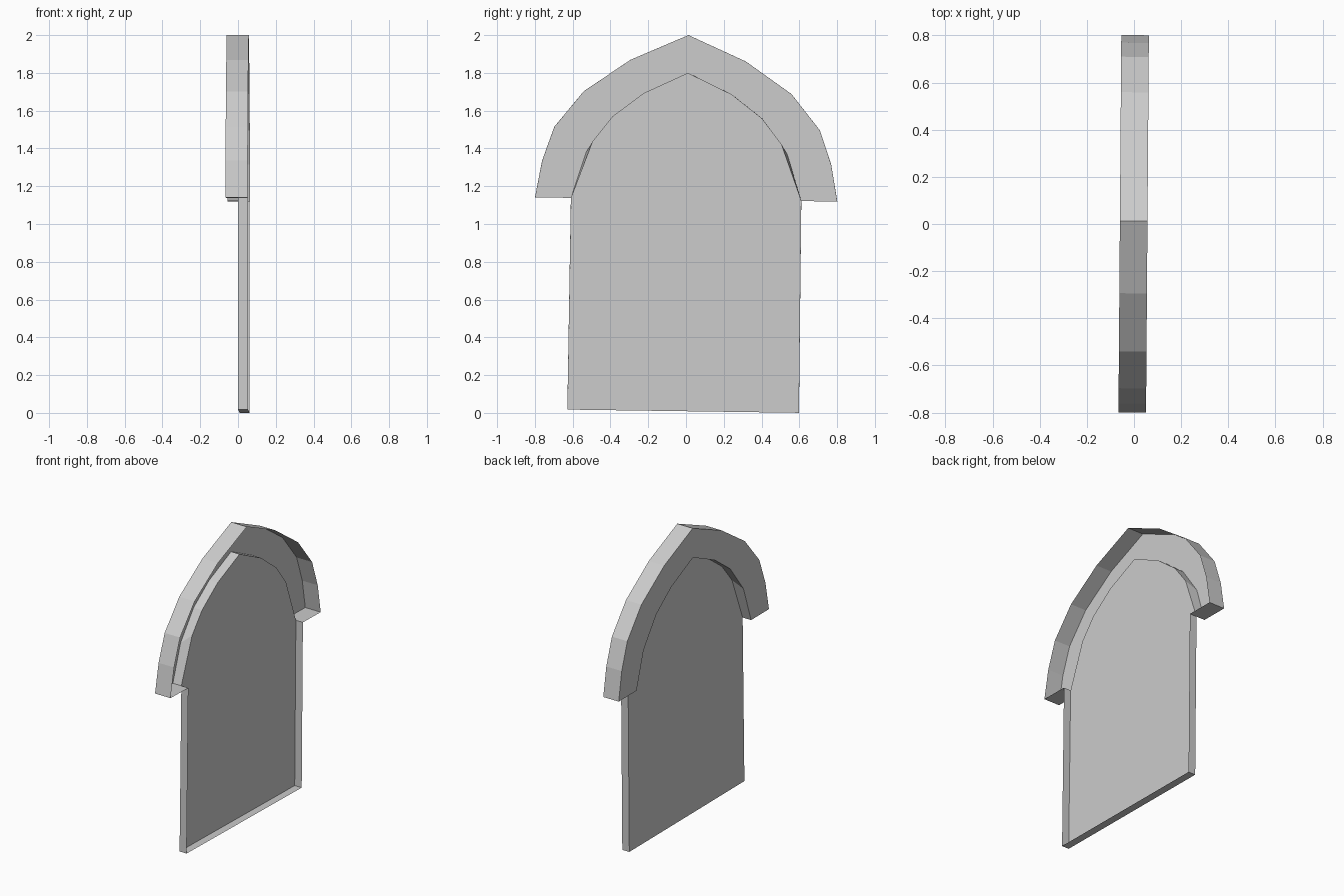
import bpy, bmesh, math

cube = bpy.data.objects.get("Cube")
if cube:
    bpy.data.objects.remove(cube, do_unlink=True)

grey = bpy.data.materials.new("stone_grey")
grey.use_nodes = True
GREY = (0.6, 0.6, 0.6, 1)
grey.diffuse_color = GREY
grey.node_tree.nodes["Principled BSDF"].inputs["Base Color"].default_value = GREY

BACK, PANEL, FRONT = -0.06, 0.004, 0.057   # depths along x


def mirrored(half):
    """Half outline ending at the peak -> full outline, -y to +y."""
    return [(-y, z) for y, z in half] + [(y, z) for y, z in half[-2::-1]]


def at(x, outline):
    return [(x, y, z) for y, z in outline]


def ribbon(a, b):
    """Quads joining two matching rows of points."""
    return [[a[i], a[i + 1], b[i + 1], b[i]] for i in range(len(a) - 1)]


def sheet(name, faces):
    bm = bmesh.new()
    for face in faces:
        bm.faces.new([bm.verts.new(p) for p in face])
    bmesh.ops.remove_doubles(bm, verts=bm.verts, dist=0.0005)
    bmesh.ops.recalc_face_normals(bm, faces=bm.faces)
    mesh = bpy.data.meshes.new(name)
    bm.to_mesh(mesh)
    bm.free()
    mesh.materials.append(grey)
    ob = bpy.data.objects.new(name, mesh)
    bpy.context.collection.objects.link(ob)
    # the whole piece leans and turns very slightly
    ob.rotation_euler = (math.radians(-0.8), 0, math.radians(-0.43))
    ob.location.y = -0.015
    return ob


# Outlines in (y, z)
outer = mirrored([(0.8, 1.13), (0.765, 1.325), (0.703, 1.505),
                  (0.55, 1.695), (0.305, 1.865), (0, 2.0)])
top = [(0.395, 1.565), (0.232, 1.69), (0, 1.8)]
inner_back = mirrored([(0.61, 1.13), (0.532, 1.375)] + top)
inner_front = mirrored([(0.61, 1.13), (0.5, 1.43)] + top)
foot = [(0.613, 0.009), (-0.613, 0.009)]

# Door panel: flat sheet with a shallow rim on its sides and bottom
panel = inner_front + foot
rim = [inner_front[-1]] + foot + [inner_front[0]]
sheet("door_panel", [at(PANEL, panel)] + ribbon(at(PANEL, rim), at(FRONT, rim)))

# Arch hood: crown, back face, inner lip and the two end caps, open on one side
faces = ribbon(at(BACK, outer), at(FRONT, outer))
inner_loop = at(BACK, inner_back)
outer_loop = at(BACK, outer)
# the outer outline has one more point per side than the inner one
mid = len(outer_loop) // 2
left = outer_loop[:mid + 1] + inner_loop[len(inner_loop) // 2::-1]
right = outer_loop[mid:] + inner_loop[:len(inner_loop) // 2 - 1:-1]
faces += [left, right]
faces += ribbon(inner_loop, at(PANEL, inner_front))
for end in (0, -1):
    edge = [outer[end], inner_back[end]]
    faces += ribbon(at(BACK, edge), at(FRONT, edge))
sheet("arch_hood", faces)
